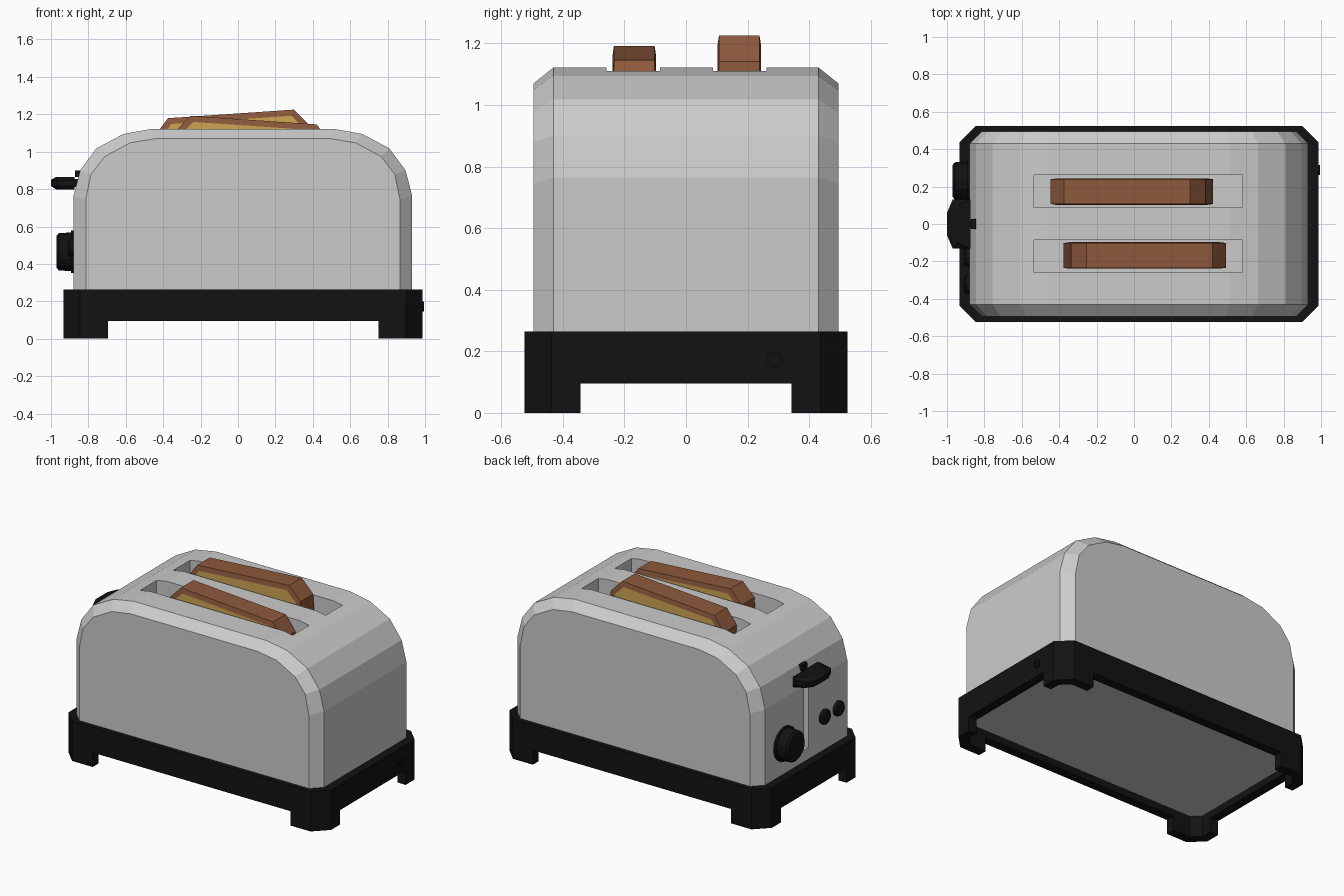
import bpy, bmesh, math
from mathutils import Vector, Matrix

if "Cube" in bpy.data.objects:
    bpy.data.objects.remove(bpy.data.objects["Cube"])

CX = 0.026  # middle of the body and base along x


def material(name, rgb):
    m = bpy.data.materials.new(name)
    m.diffuse_color = (*rgb, 1)
    m.use_nodes = True
    m.node_tree.nodes["Principled BSDF"].inputs["Base Color"].default_value = m.diffuse_color
    return m


BLACK = material("black_plastic", (0.006, 0.006, 0.006))
CRUST = material("crust", (0.27, 0.10, 0.045))
CRUMB = material("crumb", (0.62, 0.38, 0.09))


def loft(name, rings, mat=None, closed=False):
    """Bridge equal-length rings of points; cap the ends unless closed."""
    bm = bmesh.new()
    loops = [[bm.verts.new(p) for p in r] for r in rings]
    n = len(loops[0])
    pairs = list(zip(loops, loops[1:])) + ([(loops[-1], loops[0])] if closed else [])
    for a, b in pairs:
        for i in range(n):
            j = (i + 1) % n
            bm.faces.new((a[i], a[j], b[j], b[i]))
    if not closed:
        bm.faces.new(loops[0][::-1])
        bm.faces.new(loops[-1])
    bmesh.ops.recalc_face_normals(bm, faces=bm.faces)
    me = bpy.data.meshes.new(name)
    bm.to_mesh(me)
    bm.free()
    ob = bpy.data.objects.new(name, me)
    bpy.context.collection.objects.link(ob)
    if mat:
        me.materials.append(mat)
    return ob


def box(name, x, y, z, mat=None):
    return loft(name, [[(x[0], y[0], h), (x[1], y[0], h), (x[1], y[1], h), (x[0], y[1], h)]
                       for h in z], mat)


def turned(name, y, z, steps, sides, mat=BLACK):
    """Round part about an axis along x; steps are (x, radius)."""
    turn = [2 * math.pi * i / sides for i in range(sides)]
    return loft(name, [[(x, y + r * math.cos(a), z + r * math.sin(a)) for a in turn]
                       for x, r in steps], mat)


def cut(ob, cutters):
    bpy.context.view_layer.objects.active = ob
    for c in cutters:
        c.hide_render = True
        m = ob.modifiers.new("cut", 'BOOLEAN')
        m.operation, m.solver, m.object = 'DIFFERENCE', 'EXACT', c
        bpy.ops.object.modifier_apply(modifier=m.name)
        bpy.data.objects.remove(c, do_unlink=True)


# Body: arched profile with chamfered front and back edges
def arch(half):
    return [(CX + x, z) for x, z in half] + [(CX - x, z) for x, z in reversed(half)]


outer = arch([(0.905, 0.14), (0.905, 0.765), (0.87, 0.90), (0.783, 1.018), (0.638, 1.095), (0.488, 1.122)])
inner = arch([(0.84, 0.14), (0.84, 0.745), (0.812, 0.88), (0.738, 0.975), (0.602, 1.048), (0.465, 1.07)])
body = loft("body", [[(x, y, z) for x, z in prof] for y, prof in
                     ((-0.495, inner), (-0.43, outer), (0.43, outer), (0.495, inner))])
cut(body, [box("bread_slot_cutter", (-0.535, 0.58), (y - 0.087, y + 0.087), (0.32, 1.3)) for y in (-0.172, 0.175)]
    + [box("lever_slot_cutter", (-1.1, -0.83), (-0.022, 0.022), (0.34, 0.88))])


# Base: chamfered ring with gaps cut out to leave four corner feet
def octagon(inset, z):
    a, b = 0.96 - inset, 0.525 - inset
    c = 0.088 - inset * 0.586
    pts = [(a, b - c), (a - c, b), (c - a, b), (-a, b - c), (-a, c - b), (c - a, -b), (a - c, -b), (a, c - b)]
    return [(CX + x, y, z) for x, y in pts]


base = loft("base", [octagon(0, 0), octagon(0, 0.264), octagon(0.06, 0.264), octagon(0.06, 0)], BLACK, closed=True)
cut(base, [box("long_gap_cutter", (-0.695, 0.752), (-1, 1), (-0.2, 0.095)),
           box("short_gap_cutter", (-2, 2), (-0.343, 0.343), (-0.2, 0.095))])


# Toast: chamfered slices, tilted in the slots, crumb faces slightly proud
def toast(name, x, y, z, tilt):
    def outline(inset, depth):
        w, h = 0.415 - inset, 0.39 - inset
        cw, ch = 0.077 - inset * 0.5, 0.09 - inset * 0.6
        pts = [(w, h - ch), (w - cw, h), (cw - w, h), (-w, h - ch),
               (-w, ch - h), (cw - w, -h), (w - cw, -h), (w, ch - h)]
        place = Matrix.Translation((x, y, z)) @ Matrix.Rotation(-tilt, 4, 'Y')
        return [place @ Vector((px, depth, pz)) for px, pz in pts]
    ob = loft(name, [outline(0.032, -0.071), outline(0, -0.066), outline(0, 0.066), outline(0.032, 0.071)], CRUST)
    ob.data.materials.append(CRUMB)
    for p in list(ob.data.polygons)[-2:]:
        p.material_index = 1


toast("front_toast", 0.057, -0.168, 0.78, math.radians(-3.9))
toast("back_toast", -0.011, 0.173, 0.813, math.radians(3.9))


# Lever with stem and dark track on the left end
def lever_ring(z, k):
    half = [(-0.875, 0.13), (-0.97 + k, 0.13 - k), (-1.0 + k, 0.06)]
    return [(x, y, z) for x, y in half] + [(x, -y, z) for x, y in reversed(half)]


loft("lever", [lever_ring(0.797, 0.03), lever_ring(0.817, 0), lever_ring(0.85, 0), lever_ring(0.866, 0.03)], BLACK)
box("lever_stem", (-0.89, -0.825), (-0.018, 0.018), (0.81, 0.855), BLACK)
box("lever_track", (-0.835, -0.82), (-0.021, 0.021), (0.341, 0.879), BLACK)
box("lever_stop", (-0.872, -0.84), (-0.026, 0.026), (0.865, 0.9), BLACK)

# Browning knob and two push buttons
turned("knob", 0.23, 0.465, [(-0.87, 0.113), (-0.893, 0.113), (-0.893, 0.103), (-0.958, 0.1), (-0.97, 0.085)], 16)
for i, y in enumerate((-0.18, -0.325)):
    turned(f"button_{i + 1}", y, 0.487, [(-0.87, 0.048), (-0.9, 0.048), (-0.908, 0.038)], 12)

# Cord outlet on the right end of the base
turned("cord_outlet", 0.288, 0.173, [(0.95, 0.027), (0.995, 0.027), (0.995, 0.018), (0.985, 0.018)], 12)
